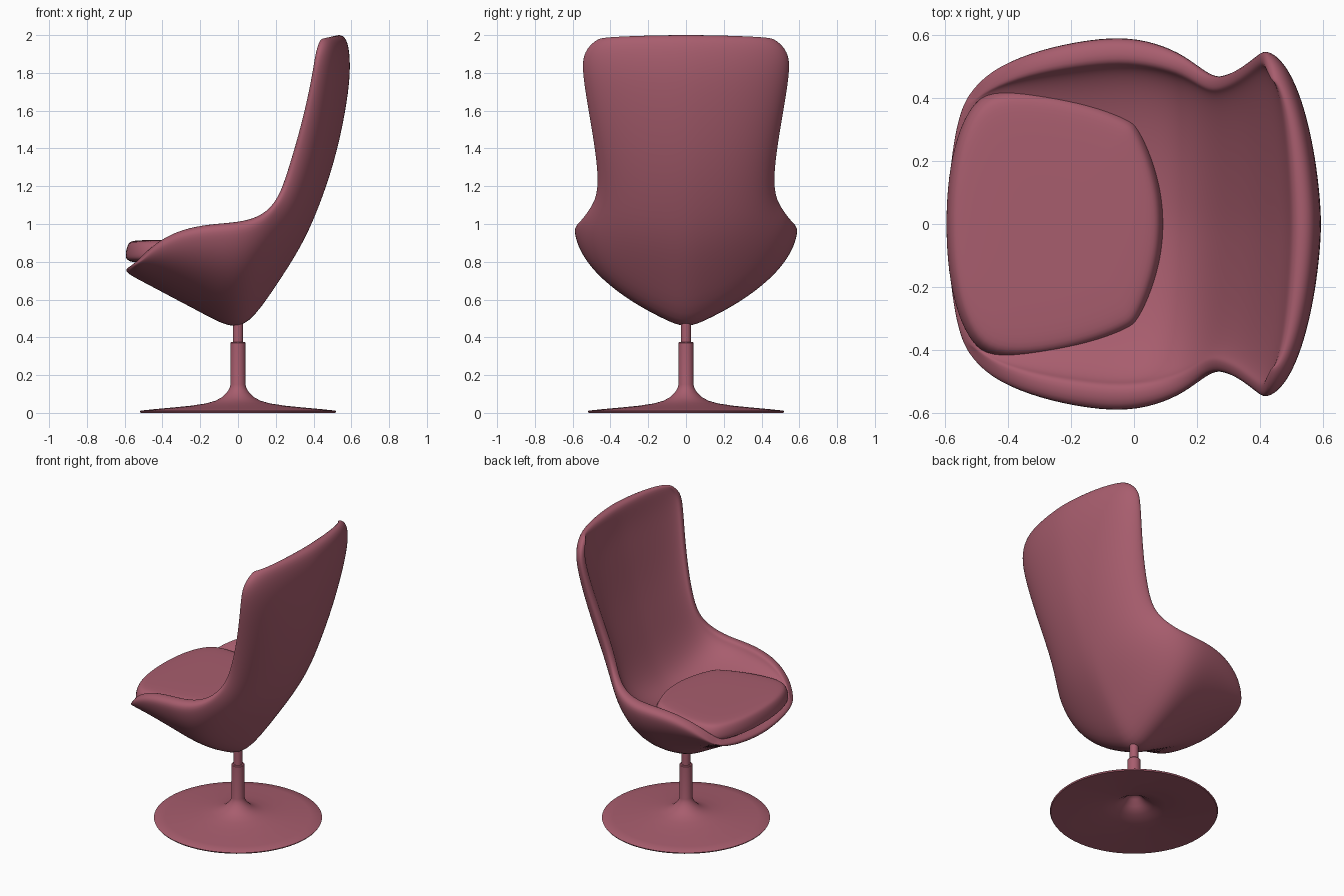
import bpy, bmesh
from math import sin, cos, pi
from mathutils import Vector

if "Cube" in bpy.data.objects:
    bpy.data.objects.remove(bpy.data.objects["Cube"])

rose = bpy.data.materials.new("dusty_rose")
rose.use_nodes = True
rose.diffuse_color = (0.39, 0.11, 0.155, 1)
rose.node_tree.nodes["Principled BSDF"].inputs["Base Color"].default_value = rose.diffuse_color


def make_object(name, bm, levels=0, mirror=False, smooth_angle=pi):
    bmesh.ops.remove_doubles(bm, verts=bm.verts, dist=0.0001)
    bmesh.ops.recalc_face_normals(bm, faces=bm.faces)
    mesh = bpy.data.meshes.new(name)
    bm.to_mesh(mesh)
    bm.free()
    mesh.materials.append(rose)
    obj = bpy.data.objects.new(name, mesh)
    bpy.context.collection.objects.link(obj)
    if mirror:
        mod = obj.modifiers.new("Mirror", 'MIRROR')
        mod.use_axis = (False, True, False)
    if levels:
        mod = obj.modifiers.new("Subdivision", 'SUBSURF')
        mod.levels = mod.render_levels = levels
    bpy.ops.object.select_all(action='DESELECT')
    obj.select_set(True)
    bpy.context.view_layer.objects.active = obj
    bpy.ops.object.shade_smooth_by_angle(angle=smooth_angle)
    return obj


def bridge(bm, a, b, closed=False):
    count = len(a) if closed else len(a) - 1
    for i in range(count):
        j = (i + 1) % len(a)
        bm.faces.new((a[i], a[j], b[j], b[i]))


def arc(spine, rim, straight, steps):
    """Cross-section from the centre line out to the rim."""
    points = []
    for k in range(steps + 1):
        t = k / steps
        rise = straight * t + (1 - straight) * (1 - cos(t * pi / 2))
        p = spine + (rim - spine) * rise
        p.y = rim.y * sin(t * pi / 2)
        points.append(p)
    return points


# Shell stations, front lip to headrest: outer centre (x, z), rim (x, y, z),
# straightness, inner centre (x, z), rim width
stations = [
    ((-.605, .745), (-.51, .42, .805), .1, (-.585, .775), .04),
    ((-.50, .69), (-.455, .49, .875), .2, (-.51, .79), .06),
    ((-.35, .605), (-.33, .55, .955), .4, (-.35, .81), .075),
    ((-.18, .51), (-.18, .587, .99), .6, (-.18, .82), .085),
    ((-.055, .437), (-.04, .602, 1.0), .7, (-.03, .83), .085),
    ((.055, .442), (.07, .583, 1.015), .7, (.09, .85), .08),
    ((.20, .66), (.16, .54, 1.06), .5, (.18, .91), .065),
    ((.335, .87), (.22, .483, 1.14), .3, (.25, 1.04), .05),
    ((.425, 1.07), (.26, .467, 1.25), .2, (.31, 1.22), .045),
    ((.512, 1.32), (.32, .493, 1.45), .2, (.385, 1.45), .045),
    ((.57, 1.58), (.37, .53, 1.65), .2, (.44, 1.68), .045),
    ((.60, 1.80), (.402, .557, 1.82), .2, (.48, 1.84), .045),
    ((.59, 1.95), (.415, .548, 1.91), .2, (.495, 1.95), .045),
    ((.56, 2.005), (.44, .48, 1.975), .2, (.505, 2.0), .04),
]
STEPS = 8
bm = bmesh.new()
rows = []
for outer, rim, straight, inner, width in stations:
    rim = Vector(rim)
    lip = rim + Vector((-.005, -width, .012))
    outside = arc(Vector((outer[0], 0, outer[1])), rim, straight, STEPS)
    inside = arc(Vector((inner[0], 0, inner[1])), lip, .2, STEPS)
    rows.append([bm.verts.new(p) for p in outside + inside[::-1]])
for a, b in zip(rows, rows[1:]):
    bridge(bm, a, b)
# Close the front lip and the top edge
for row in (rows[0], rows[-1]):
    bridge(bm, row[:STEPS + 1], row[STEPS + 1:][::-1])
make_object("seat_shell", bm, levels=2, mirror=True)

# Seat cushion: stacked rings of one outline
half = [(-.595, 0), (-.587, .15), (-.56, .28), (-.51, .385), (-.43, .435), (-.25, .417),
        (-.1, .375), (-.01, .335), (.015, .315), (.06, .21), (.088, .1), (.095, 0)]
outline = half + [(x, -y) for x, y in half[-2:0:-1]]
bm = bmesh.new()
rings = []
for scale, z in ((.85, .79), (.98, .807), (1.01, .825), (1, .865), (.96, .903), (.88, .914),
                 (.5, .916), (.2, .916)):
    rings.append([bm.verts.new((-.25 + (x + .25) * scale, y * scale, z)) for x, y in outline])
for a, b in zip(rings, rings[1:]):
    bridge(bm, a, b, closed=True)
bm.faces.new(rings[0])
bm.faces.new(rings[-1])
make_object("seat_cushion", bm, levels=2)


def lathe(name, profile, sides=64):
    bm = bmesh.new()
    verts = [bm.verts.new((r, 0, z)) for r, z in profile]
    edges = [bm.edges.new(pair) for pair in zip(verts, verts[1:])]
    bmesh.ops.spin(bm, geom=verts + edges, cent=(0, 0, 0), axis=(0, 0, 1),
                   angle=2 * pi, steps=sides)
    return make_object(name, bm, smooth_angle=.6)


# Trumpet foot with a hollow underside, and the inner post
lathe("pedestal_base", [
    (0, .375), (.036, .375), (.04, .37), (.04, .15), (.045, .13), (.06, .107), (.085, .083),
    (.12, .064), (.17, .05), (.25, .038), (.35, .028), (.45, .019), (.515, .012), (.52, .008),
    (.515, 0), (.35, .014), (.2, .032), (.12, .05), (.07, .08), (.04, .115), (0, .14)])
lathe("swivel_post", [(0, .36), (.027, .36), (.027, .53), (0, .53)], 32)
